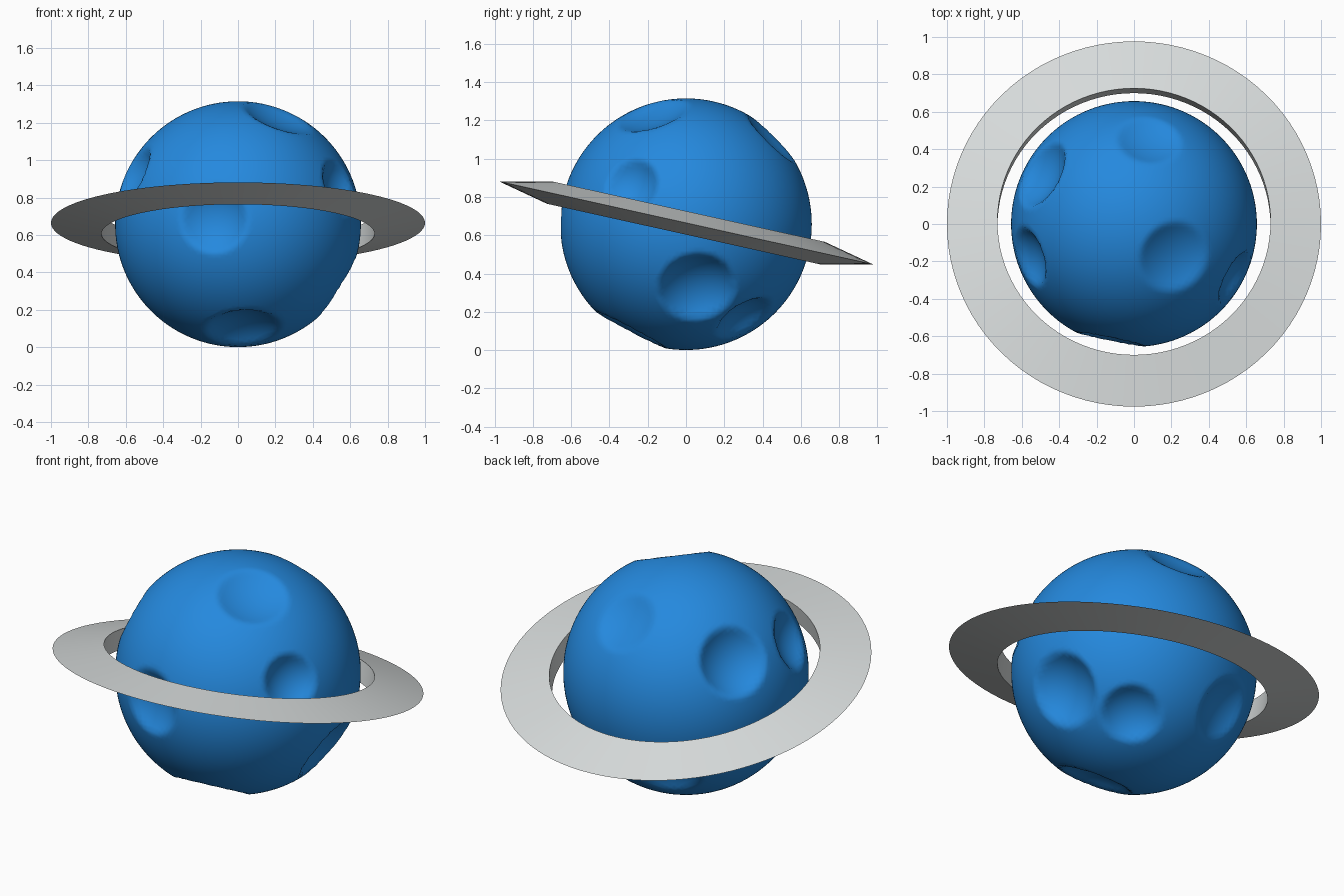
import bpy
import bmesh
from math import sqrt, radians
from mathutils import Vector, Matrix

if "Cube" in bpy.data.objects:
    bpy.data.objects.remove(bpy.data.objects["Cube"])

RADIUS = 0.657
CENTRE = Vector((0, 0, 0.658))


def material(name, colour):
    mat = bpy.data.materials.new(name)
    mat.use_nodes = True
    mat.diffuse_color = (*colour, 1)
    bsdf = mat.node_tree.nodes["Principled BSDF"]
    bsdf.inputs["Base Color"].default_value = (*colour, 1)
    bsdf.inputs["Roughness"].default_value = 0.7
    return mat


def finish(bm, name, mat, angle):
    """Turn a bmesh into a shaded object sitting at the planet centre."""
    bmesh.ops.recalc_face_normals(bm, faces=bm.faces)
    mesh = bpy.data.meshes.new(name)
    bm.to_mesh(mesh)
    bm.free()
    mesh.materials.append(mat)
    obj = bpy.data.objects.new(name, mesh)
    obj.location = CENTRE
    bpy.context.collection.objects.link(obj)
    bpy.ops.object.select_all(action="DESELECT")
    obj.select_set(True)
    bpy.context.view_layer.objects.active = obj
    bpy.ops.object.shade_smooth_by_angle(angle=radians(angle))
    return obj


# Craters: direction from the centre, rim radius, bowl depth below the rim
CRATERS = [
    ((0.08, 0.46, 0.46), 0.17, 0.03),
    ((0.22, -0.18, 0.59), 0.19, 0.04),
    ((-0.50, 0.27, 0.30), 0.19, 0.07),
    ((-0.57, -0.18, 0.27), 0.16, 0.06),
    ((0.55, -0.29, 0.20), 0.15, 0.06),
    ((-0.13, -0.64, 0.03), 0.18, 0.06),
    ((0.03, -0.30, -0.57), 0.20, 0.06),
    ((0.55, 0.06, -0.34), 0.20, 0.08),
    ((0.28, 0.31, -0.50), 0.16, 0.06),
    ((-0.22, 0.49, -0.37), 0.18, 0.05),
]


def bowl(direction, rim, depth):
    """Centre and radius of the ball that scoops out one crater."""
    size = (rim ** 2 + depth ** 2) / (2 * depth)
    reach = sqrt(RADIUS ** 2 - rim ** 2) - depth + size
    return Vector(direction).normalized() * reach, size


def soft_min(a, b, width=0.012):
    h = max(width - abs(a - b), 0) / width
    return min(a, b) - h * h * width / 4


# Cratered planet
bowls = [bowl(*c) for c in CRATERS]
bm = bmesh.new()
bmesh.ops.create_icosphere(bm, subdivisions=6, radius=RADIUS)
for v in bm.verts:
    ray = v.co.normalized()
    height = RADIUS
    for centre, size in bowls:
        along = ray.dot(centre)
        inside = size ** 2 - centre.length_squared + along ** 2
        if along > 0 and inside > 0:
            height = soft_min(height, along - sqrt(inside))
    v.co = ray * height
finish(bm, "planet", material("planet blue", (0.018, 0.25, 0.73)), 60)

# Tilted ring with a wedge section, thick inside and sharp outside
bm = bmesh.new()
section = [bm.verts.new((r, 0, z)) for r, z in ((0.73, 0.06), (1, 0), (0.73, -0.06))]
edges = [bm.edges.new((section[i], section[(i + 1) % 3])) for i in range(3)]
bmesh.ops.spin(bm, geom=section + edges, cent=(0, 0, 0), axis=(0, 0, 1),
               angle=radians(360), steps=96)
bmesh.ops.remove_doubles(bm, verts=bm.verts, dist=0.0005)
bm.transform(Matrix.Translation((0, 0, 0.007)) @ Matrix.Rotation(radians(-12.5), 4, "X"))
finish(bm, "ring", material("pale grey", (0.68, 0.71, 0.71)), 20)
